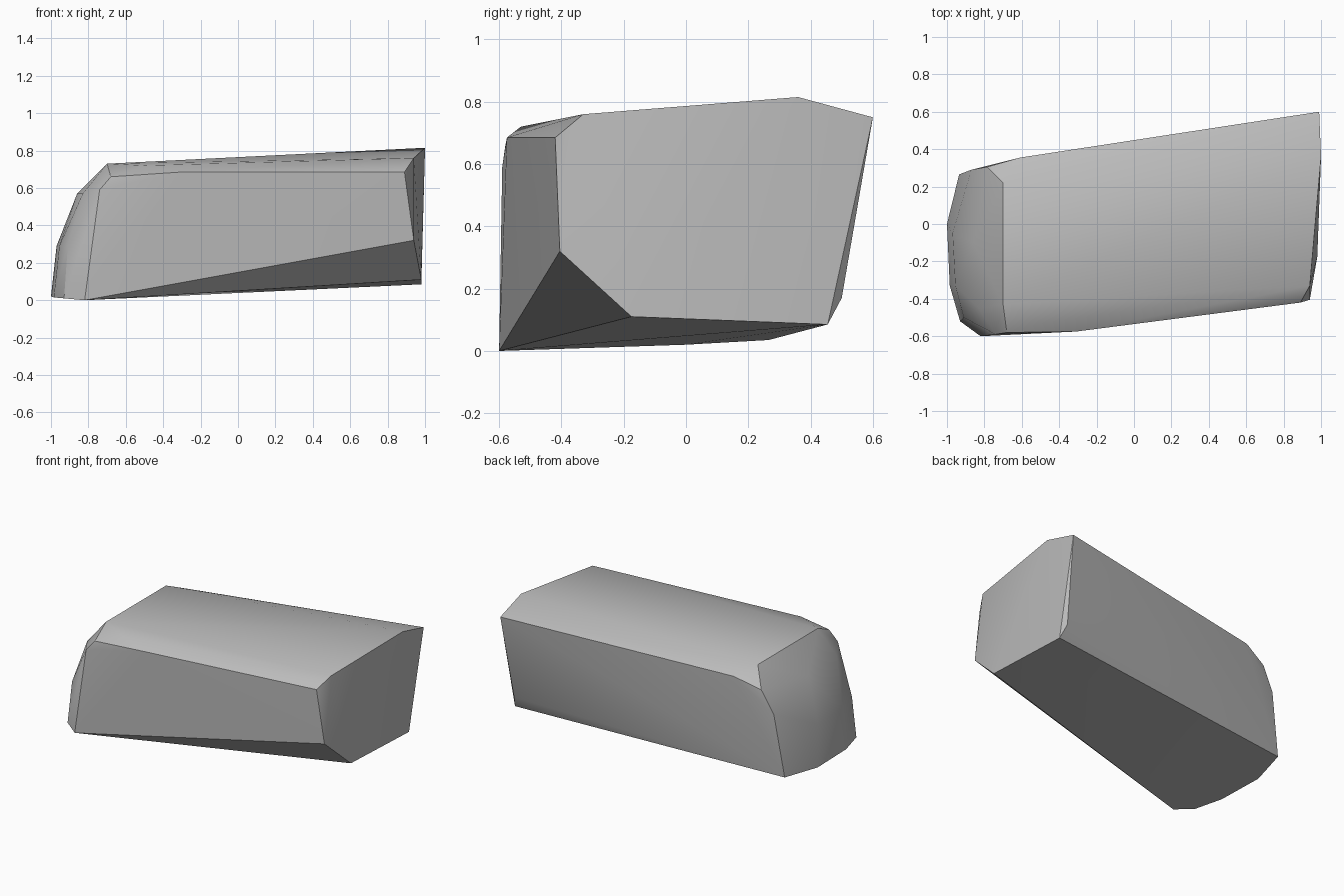
import bpy
import bmesh
import math

cube = bpy.data.objects.get("Cube")
if cube:
    bpy.data.objects.remove(cube, do_unlink=True)


def make_material(name, grey):
    material = bpy.data.materials.new(name)
    material.use_nodes = True
    colour = (grey, grey, grey, 1)
    material.diffuse_color = colour
    shader = material.node_tree.nodes["Principled BSDF"]
    shader.inputs["Base Color"].default_value = colour
    shader.inputs["Roughness"].default_value = 0.9
    return material


def make_hull(name, sections, material):
    """Wrap a tight convex skin around a set of named corner groups."""
    bm = bmesh.new()
    for corners in sections.values():
        for corner in corners:
            bm.verts.new(corner)
    result = bmesh.ops.convex_hull(bm, input=bm.verts[:])
    unused = {g for g in result["geom_interior"] + result["geom_unused"]
              if isinstance(g, bmesh.types.BMVert)}
    bmesh.ops.delete(bm, geom=list(unused), context="VERTS")
    bmesh.ops.dissolve_limit(bm, angle_limit=math.radians(1),
                             verts=bm.verts[:], edges=bm.edges[:])
    bmesh.ops.recalc_face_normals(bm, faces=bm.faces[:])
    mesh = bpy.data.meshes.new(name)
    bm.to_mesh(mesh)
    bm.free()
    mesh.materials.append(material)
    obj = bpy.data.objects.new(name, mesh)
    bpy.context.collection.objects.link(obj)
    return obj


sections = {
    # Broad cut end of the stone, with its chipped lower corners
    "cut_end": [
        (.89, -.42, .685), (.94, -.33, .76), (1, .36, .815), (.99, .6, .75),
        (.955, .5, .17), (.98, .455, .085), (.98, -.175, .11), (.94, -.405, .32),
    ],
    # Rounded foot of the narrow end
    "foot": [
        (-.82, -.6, 0), (-.93, -.52, .01), (-.985, -.33, .015),
        (-1, 0, .02), (-.935, .265, .035),
    ],
    # Swelling sides of the narrow end
    "waist": [
        (-.795, -.595, .21), (-.91, -.5, .29), (-.955, -.33, .29),
        (-.97, -.05, .29), (-.87, .29, .46),
    ],
    # Rounded shoulder below the top
    "shoulder": [
        (-.74, -.59, .59), (-.83, -.45, .57), (-.86, -.1, .57),
        (-.785, .305, .612), (-.61, .355, .677),
    ],
    # Top edge
    "crown": [
        (-.7, -.43, .73), (-.7, .22, .73), (-.5, -.53, .72),
        (-.68, -.58, .66), (-.31, -.575, .685),
    ],
}

stone = make_hull("stone_block", sections, make_material("stone_grey", .5))

# Soft shading on the worn curves, crisp cut edges
bpy.context.view_layer.objects.active = stone
stone.select_set(True)
bpy.ops.object.shade_smooth_by_angle(angle=math.radians(30))
